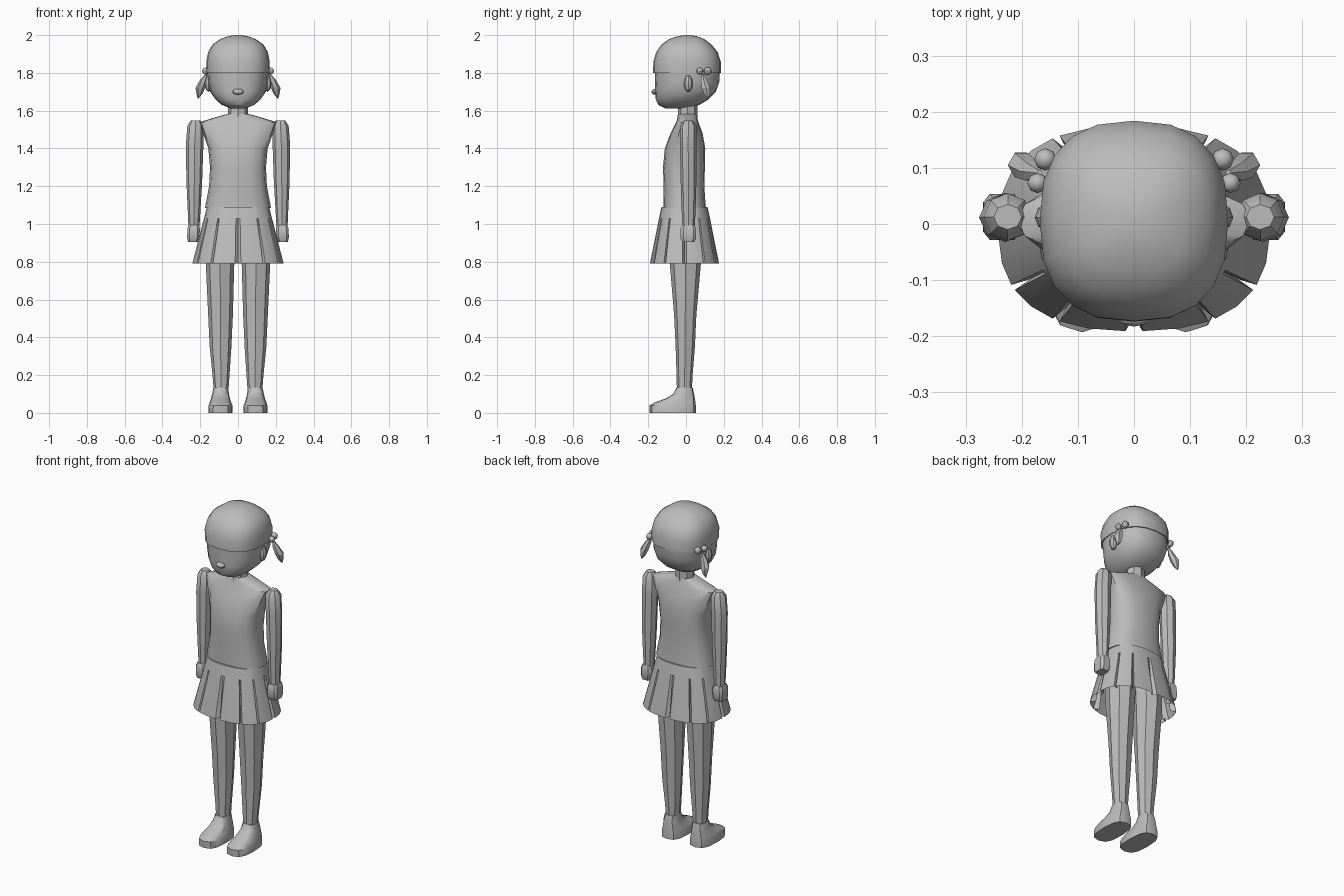
import bpy, bmesh, math
from mathutils import Matrix

if "Cube" in bpy.data.objects:
    bpy.data.objects.remove(bpy.data.objects["Cube"], do_unlink=True)

grey = bpy.data.materials.new("plain_grey")
grey.use_nodes = True
grey.diffuse_color = (0.5, 0.5, 0.5, 1)
grey.node_tree.nodes["Principled BSDF"].inputs["Base Color"].default_value = (0.5, 0.5, 0.5, 1)


def finish(name, bm, angle=35):
    bmesh.ops.recalc_face_normals(bm, faces=bm.faces)
    mesh = bpy.data.meshes.new(name)
    bm.to_mesh(mesh)
    bm.free()
    mesh.materials.append(grey)
    ob = bpy.data.objects.new(name, mesh)
    bpy.context.collection.objects.link(ob)
    bpy.ops.object.select_all(action='DESELECT')
    ob.select_set(True)
    bpy.context.view_layer.objects.active = ob
    bpy.ops.object.shade_smooth_by_angle(angle=math.radians(angle))
    return ob


def bridge(bm, rings):
    for a, b in zip(rings, rings[1:]):
        for i in range(len(a)):
            j = (i + 1) % len(a)
            bm.faces.new((a[i], a[j], b[j], b[i]))


def rounded(angle, power):
    """Unit point on a squared-off circle."""
    c, s = math.cos(angle), math.sin(angle)
    e = 2 / power
    return math.copysign(abs(c) ** e, c), math.copysign(abs(s) ** e, s)


def loft(name, sections, sides, power=2.0, mirror=1, angle=35, phase=0.0):
    """Stack rings given as (z, x min, x max, y front, y back)."""
    bm = bmesh.new()
    rings = []
    for z, x0, x1, y0, y1 in sections:
        ring = []
        for i in range(sides):
            u, v = rounded(2 * math.pi * (i + phase) / sides, power)
            x = (x0 + x1) / 2 + u * (x1 - x0) / 2
            y = (y0 + y1) / 2 + v * (y1 - y0) / 2
            ring.append(bm.verts.new((mirror * x, y, z)))
        rings.append(ring)
    bridge(bm, rings)
    bm.faces.new(rings[0])
    bm.faces.new(rings[-1])
    return finish(name, bm, angle)


def centred(sections):
    return [(z, -w, w, y0, y1) for z, w, y0, y1 in sections]


def ball(name, centre, radii, u=8, v=6):
    bm = bmesh.new()
    m = Matrix.Translation(centre) @ Matrix.Diagonal((*radii, 1))
    bmesh.ops.create_uvsphere(bm, u_segments=u, v_segments=v, radius=1, matrix=m)
    return finish(name, bm)


# Head, hair cap, nose
loft("head", centred([
    (1.612, .04, -.11, -.01), (1.63, .085, -.145, .07), (1.66, .12, -.16, .12),
    (1.70, .147, -.163, .158), (1.75, .158, -.163, .176), (1.82, .163, -.166, .18)]),
    20, 2.4)
loft("hair", centred([
    (1.80, .166, -.174, .184), (1.86, .168, -.173, .184), (1.91, .158, -.158, .168),
    (1.95, .135, -.13, .135), (1.98, .092, -.088, .095), (1.995, .05, -.04, .055),
    (2.0, .02, -.01, .025)]), 20, 2.5)
ball("nose", (0, -.165, 1.70), (.03, .018, .016))

# Neck and upper body
loft("neck", centred([(1.55, .055, -.045, .06), (1.65, .05, -.04, .06)]), 8)
loft("torso", centred([
    (1.085, .175, -.12, .105), (1.2, .153, -.118, .097), (1.3, .148, -.122, .1),
    (1.4, .157, -.112, .102), (1.48, .185, -.082, .088), (1.538, .207, -.052, .066),
    (1.562, .13, -.045, .06), (1.583, .055, -.04, .055)]), 16, 2.6)

# Pleated skirt: wide panels split by narrow folds that deepen to the hem
bm = bmesh.new()
pleats = 12
rings = []
for z, rx, ry, cy, fold in ((1.09, .165, .122, -.008, 0), (1.03, .18, .135, -.008, 0),
                            (.79, .242, .183, -.008, .14)):
    ring = []
    for p in range(pleats):
        for t, depth in ((0, fold), (.06, 0), (.5, 0), (.94, 0)):
            u, v = rounded(2 * math.pi * (p + t) / pleats, 2.5)
            k = 1 - depth
            ring.append(bm.verts.new((u * rx * k, cy + v * ry * k, z)))
    rings.append(ring)
bridge(bm, rings)
bm.faces.new(rings[0])
finish("skirt", bm)

# Paired parts
for side, s in (("left", 1), ("right", -1)):
    loft(side + "_arm", [
        (.97, .205, .262, -.018, .045), (1.05, .2, .265, -.022, .05),
        (1.22, .19, .273, -.028, .055), (1.42, .183, .276, -.032, .055),
        (1.52, .182, .268, -.03, .055), (1.548, .2, .25, -.01, .035)], 8, mirror=s)
    loft(side + "_hand", [
        (.905, .212, .265, -.02, .045), (.925, .203, .27, -.03, .055),
        (.975, .2, .27, -.03, .055), (.995, .207, .262, -.02, .047)],
        8, 4, mirror=s, phase=.5)
    loft(side + "_leg", [
        (.1, .052, .127, -.048, .03), (.2, .045, .135, -.05, .035),
        (.35, .035, .15, -.055, .047), (.52, .027, .158, -.063, .055),
        (.78, .02, .17, -.085, .078), (.95, .012, .172, -.09, .085)], 8, 2.2, mirror=s)
    loft(side + "_shoe", [
        (0, .028, .157, -.192, .052), (.04, .03, .155, -.193, .052),
        (.056, .036, .15, -.165, .05), (.075, .042, .143, -.11, .047),
        (.1, .048, .137, -.068, .043), (.135, .052, .13, -.05, .035)],
        12, 2.8, mirror=s)
    ball(side + "_ear", (s * .155, .012, 1.745), (.022, .024, .045))
    loft(side + "_pigtail", [
        (1.665, .208, .214, .112, .118), (1.69, .188, .22, .093, .13),
        (1.72, .175, .225, .08, .13), (1.76, .165, .203, .075, .113),
        (1.795, .163, .173, .085, .097)], 6, mirror=s, angle=25)
    ball(side + "_rear_hair_bead", (s * .158, .115, 1.81), (.02, .02, .02))
    ball(side + "_front_hair_bead", (s * .172, .073, 1.81), (.018, .018, .018))
